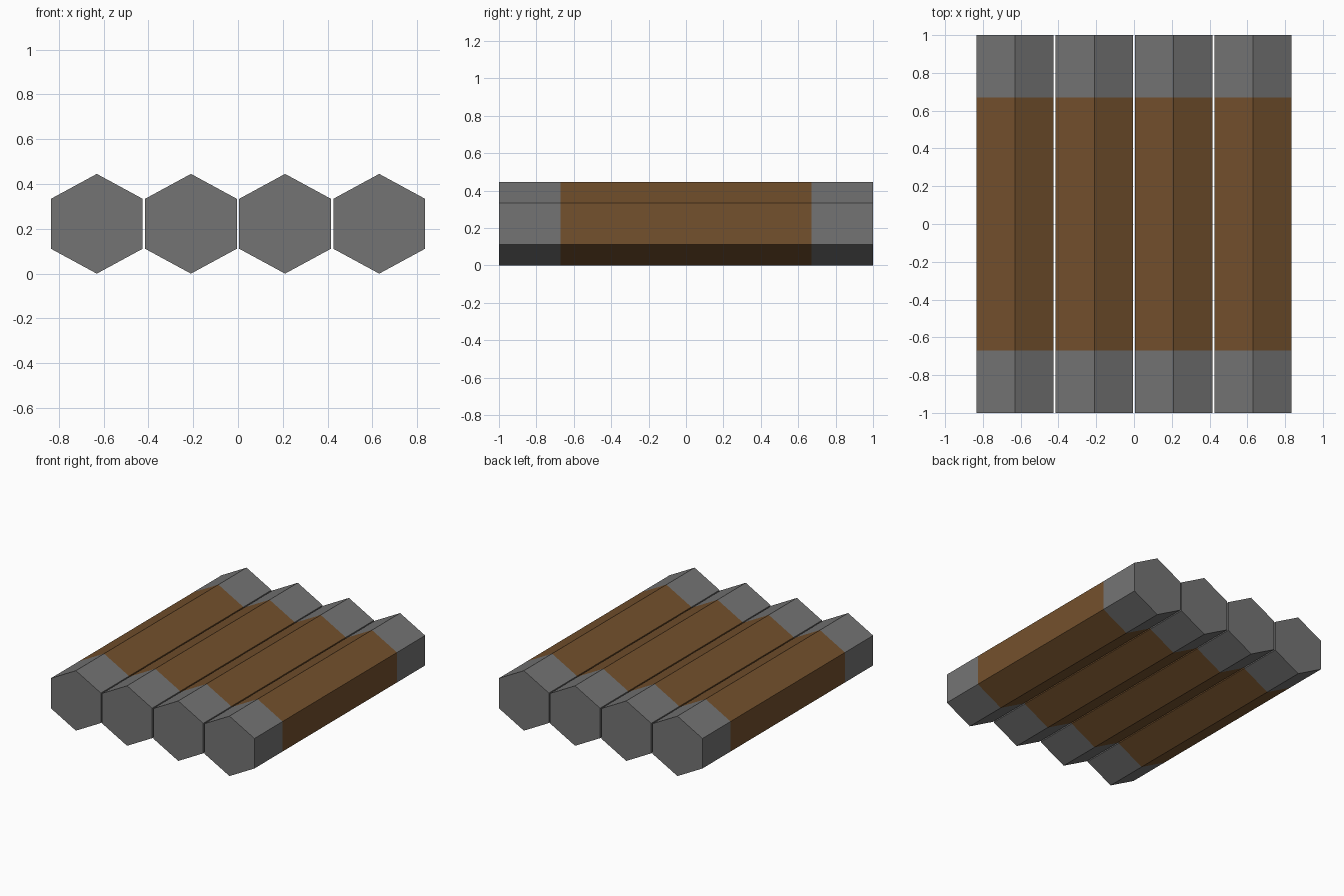
import bpy, bmesh, math

if "Cube" in bpy.data.objects:
    bpy.data.objects.remove(bpy.data.objects["Cube"])


def material(name, rgb):
    m = bpy.data.materials.new(name)
    m.diffuse_color = (*rgb, 1)
    m.use_nodes = True
    m.node_tree.nodes["Principled BSDF"].inputs["Base Color"].default_value = m.diffuse_color
    return m


grey = material("dark grey", (0.175, 0.175, 0.175))
brown = material("brown", (0.175, 0.082, 0.026))

HALF_W, HEIGHT = 0.205, 0.445
BAND = 0.67                       # half length of the brown middle
RINGS = (-1, -BAND, BAND, 1)      # y stations along each bar
# pointed-top hexagon section
SECTION = [(HALF_W * math.cos(math.radians(30 + 60 * k)) / math.cos(math.radians(30)),
            HEIGHT / 2 * (1 + math.sin(math.radians(30 + 60 * k)))) for k in range(6)]


def hex_bar(name, x0):
    bm = bmesh.new()
    rings = [[bm.verts.new((x0 + x, y, z)) for x, z in SECTION] for y in RINGS]
    # sides: grey ends, brown middle
    for i in range(3):
        for k in range(6):
            n = (k + 1) % 6
            f = bm.faces.new((rings[i][k], rings[i][n], rings[i + 1][n], rings[i + 1][k]))
            f.material_index = 1 if i == 1 else 0
    # flat end faces
    bm.faces.new(rings[0])
    bm.faces.new(rings[-1])
    bmesh.ops.recalc_face_normals(bm, faces=bm.faces)
    me = bpy.data.meshes.new(name)
    bm.to_mesh(me)
    bm.free()
    me.materials.append(grey)
    me.materials.append(brown)
    bpy.context.collection.objects.link(bpy.data.objects.new(name, me))


# four bars side by side with thin gaps
for i in range(4):
    hex_bar(f"hex_bar_{i + 1}", (i - 1.5) * 0.42)
